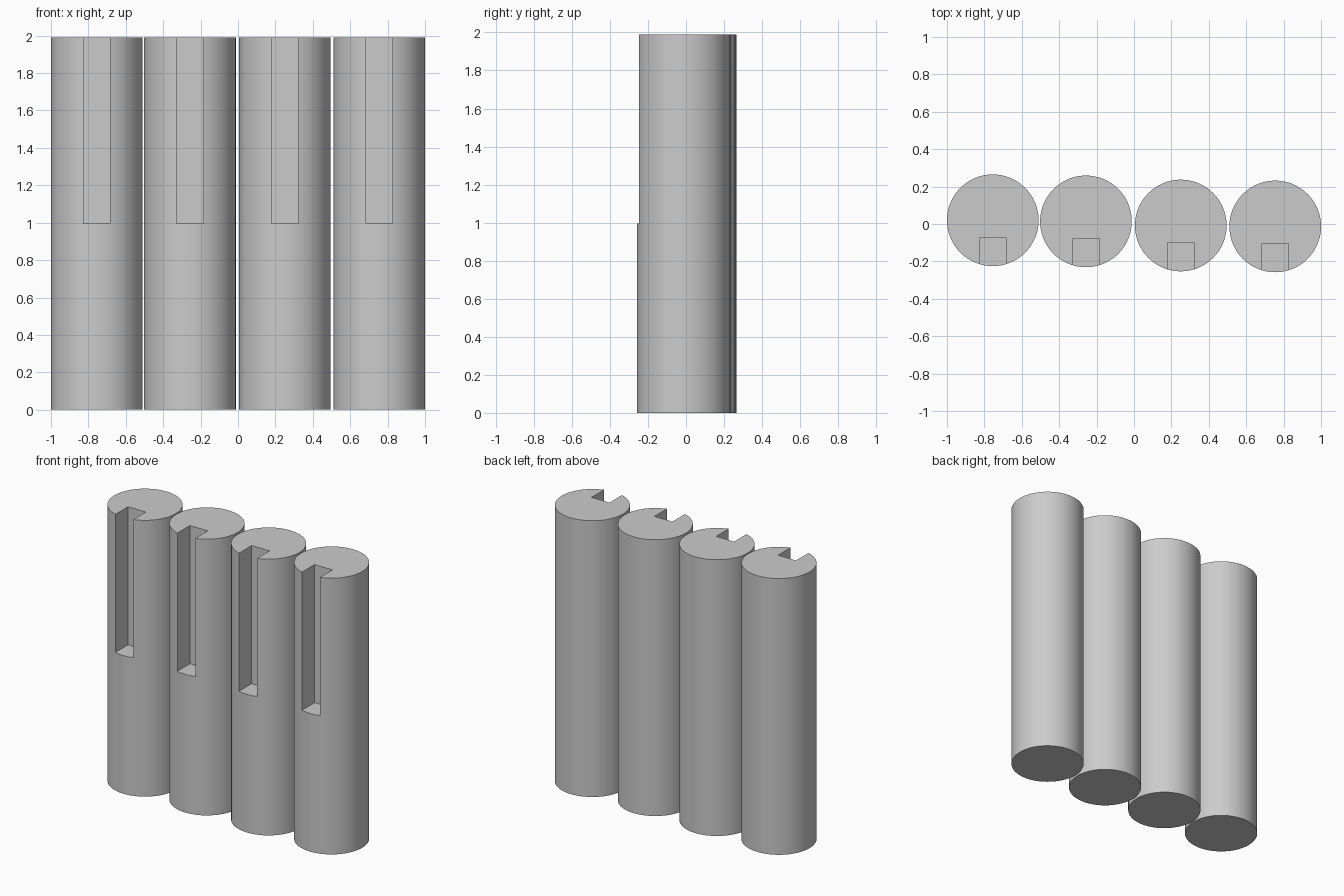
import bpy
import math

if "Cube" in bpy.data.objects:
    bpy.data.objects.remove(bpy.data.objects["Cube"])

RADIUS, HEIGHT = 0.245, 1.99
SLOT_WIDTH, SLOT_BACK, SLOT_FLOOR = 0.143, -0.092, 0.995

grey = bpy.data.materials.new("plain grey")
grey.diffuse_color = (0.6, 0.6, 0.6, 1)
grey.use_nodes = True
grey.node_tree.nodes["Principled BSDF"].inputs["Base Color"].default_value = grey.diffuse_color


def slotted_rod(name, x, y):
    # round rod
    bpy.ops.mesh.primitive_cylinder_add(vertices=96, radius=RADIUS, depth=HEIGHT,
                                        location=(x, y, HEIGHT / 2))
    rod = bpy.context.object
    rod.name = name
    rod.data.materials.append(grey)

    # square keyway running from the front to past the top
    depth, height = 0.4, 1.2
    bpy.ops.mesh.primitive_cube_add(size=1, location=(x, y + SLOT_BACK - depth / 2,
                                                      SLOT_FLOOR + height / 2))
    cutter = bpy.context.object
    cutter.name = name + "_slot_cutter"
    cutter.scale = (SLOT_WIDTH, depth, height)
    cutter.hide_render = True
    bpy.context.view_layer.update()

    cut = rod.modifiers.new("slot", 'BOOLEAN')
    cut.operation = 'DIFFERENCE'
    cut.solver = 'EXACT'
    cut.object = cutter
    bpy.ops.object.select_all(action='DESELECT')
    bpy.context.view_layer.objects.active = rod
    rod.select_set(True)
    bpy.ops.object.modifier_apply(modifier=cut.name)
    bpy.data.objects.remove(cutter, do_unlink=True)
    bpy.ops.object.shade_smooth_by_angle(angle=math.radians(30))


# row of four rods, slightly staggered in depth
for i, (x, y) in enumerate([(-0.755, 0.02), (-0.257, 0.014),
                            (0.25, -0.008), (0.755, -0.013)], 1):
    slotted_rod(f"slotted_rod_{i}", x, y)
